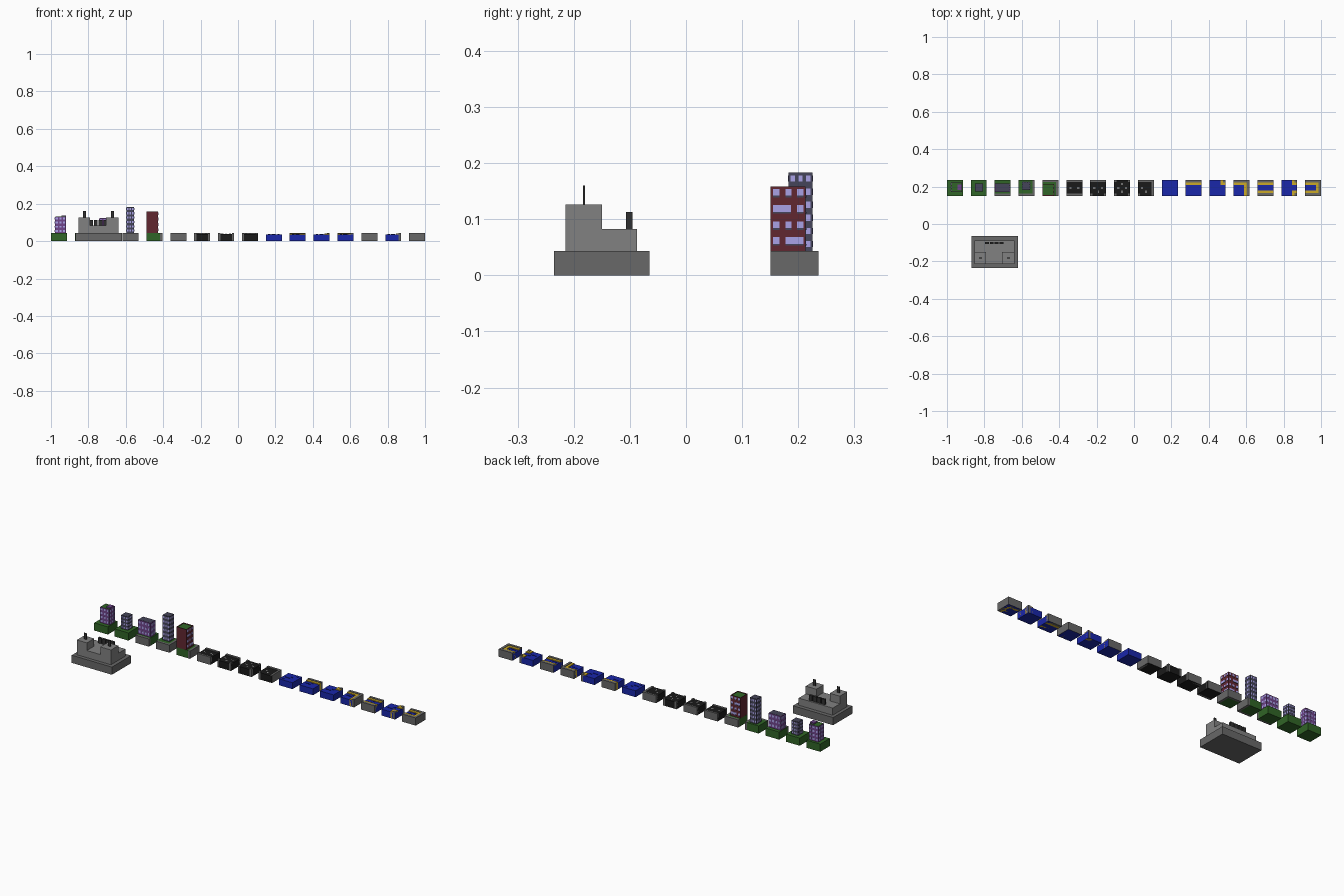
import bpy, bmesh
from math import pi
from mathutils import Matrix

if "Cube" in bpy.data.objects:
    bpy.data.objects.remove(bpy.data.objects["Cube"])

T = 0.085            # tile size
TY = 0.193           # row centre
H = 0.043            # tile height


def mat(name, c):
    m = bpy.data.materials.new(name)
    m.diffuse_color = (*c, 1)
    m.use_nodes = True
    m.node_tree.nodes["Principled BSDF"].inputs["Base Color"].default_value = m.diffuse_color
    return m


GREEN = mat("grass", (0.03, 0.13, 0.02))
PURPLE = mat("purple_wall", (0.16, 0.06, 0.26))
SLATE = mat("slate_wall", (0.06, 0.06, 0.1))
RED = mat("red_wall", (0.12, 0.02, 0.03))
GLASS = mat("window", (0.4, 0.36, 0.8))
BLACK = mat("asphalt", (0.01, 0.01, 0.01))
WHITE = mat("marking", (0.6, 0.6, 0.6))
BLUE = mat("water", (0.01, 0.02, 0.4))
YELLOW = mat("quay_edge", (0.6, 0.4, 0.02))
PAVE = mat("pavement", (0.14, 0.14, 0.14))
DARK = mat("dark_sign", (0.03, 0.03, 0.03))
STONE = mat("stone", (0.22, 0.22, 0.22))


def boxes(name, material, items):
    """One object made of boxes (x0, x1, y0, y1, z0, z1)."""
    bm = bmesh.new()
    for x0, x1, y0, y1, z0, z1 in items:
        m = Matrix.Translation(((x0 + x1) / 2, (y0 + y1) / 2, (z0 + z1) / 2))
        bmesh.ops.create_cube(bm, size=1, matrix=m @ Matrix.Diagonal((x1 - x0, y1 - y0, z1 - z0, 1)))
    me = bpy.data.meshes.new(name)
    bm.to_mesh(me)
    bm.free()
    me.materials.append(material)
    ob = bpy.data.objects.new(name, me)
    bpy.context.collection.objects.link(ob)
    return ob


def tile_x(i):
    return -0.9575 + i * 1.915 / 15


def edge_cells(i, edges, a, b, z0, z1):
    """Boxes along tile edges or corners, between insets a and b."""
    cx, h, out = tile_x(i), T / 2, []
    for e in edges.split():
        # side coverage: full length for a wall, short L for a corner
        if len(e) == 1:
            r = {"N": (-h, h, h - b, h - a), "S": (-h, h, a - h, b - h),
                 "E": (h - b, h - a, -h, h), "W": (a - h, b - h, -h, h)}[e]
            rs = [r]
        else:
            rs = [(h - b, h, h - b, h - a)]
            if a > 0:
                rs.append((h - b, h - a, h - a, h))
            if e[0] == "S":
                rs = [(p, q, -s, -r) for p, q, r, s in rs]
            if e[1] == "W":
                rs = [(-q, -p, r, s) for p, q, r, s in rs]
        out += [(cx + p, cx + q, TY + r, TY + s, z0, z1) for p, q, r, s in rs]
    return out


def tile_base(i, name, material, z, inset=""):
    """Tile block, cut back on the edges that carry a pavement."""
    cx, h, w = tile_x(i), T / 2, 0.012
    boxes(name, material, [(cx - h + w * ("W" in inset), cx + h - w * ("E" in inset),
                            TY - h + w * ("S" in inset), TY + h - w * ("N" in inset), 0, z)])


def windows(name, x0, x1, y0, y1, z0, z1, rows, cols, sides="NSEW"):
    """Grid of shallow window panes on the chosen walls."""
    d, out = 0.001, []
    for s in sides:
        lo, hi = (x0, x1) if s in "NS" else (y0, y1)
        pw, ph = (hi - lo) / cols, (z1 - z0) / rows
        for r in range(rows):
            for c in range(cols):
                u, v = lo + (c + 0.5) * pw, z0 + (r + 0.55) * ph
                u0, u1, v0, v1 = u - pw * .28, u + pw * .28, v - ph * .24, v + ph * .24
                out.append({"S": (u0, u1, y0 - d, y0 + d, v0, v1),
                            "N": (u0, u1, y1 - d, y1 + d, v0, v1),
                            "W": (x0 - d, x0 + d, u0, u1, v0, v1),
                            "E": (x1 - d, x1 + d, u0, u1, v0, v1)}[s])
    boxes(name, GLASS, out)


# City tiles: grass with pavement on some sides
for i, inset in enumerate(["", "", "S", "SE", "NE"]):
    tile_base(i, f"city_tile_{i+1}", GREEN, H, inset)
    if inset:
        walls = edge_cells(i, " ".join(inset), 0, 0.012, 0, H)
        boxes(f"city_pavement_{i+1}", PAVE, walls)

# City buildings: wall, roof, window grid
for name, m, x0, x1, y0, y1, z1, rows, cols in [
        ("purple_tower", PURPLE, -0.979, -0.92, 0.172, 0.222, 0.13, 4, 3),
        ("small_slate_tower", SLATE, -0.85, -0.807, 0.174, 0.216, 0.118, 4, 3),
        ("purple_block", PURPLE, -0.742, -0.665, 0.172, 0.216, 0.122, 3, 4),
        ("tall_slate_tower", SLATE, -0.597, -0.555, 0.183, 0.225, 0.183, 6, 3)]:
    boxes(name, m, [(x0, x1, y0, y1, H, z1)])
    windows(name + "_windows", x0, x1, y0, y1, H, z1, rows, cols)
    boxes(name + "_roof", GREEN if name == "purple_tower" else SLATE,
          [(x0 + .003, x1 - .003, y0 + .003, y1 - .003, z1 - .002, z1 + .0006)])
boxes("roof_stair_house", PURPLE, [(-0.945, -0.92, 0.182, 0.212, 0.129, 0.138)])

# Red corner building with parapet and mixed windows
rx0, rx1, ry0, ry1 = -0.489, -0.427, 0.151, 0.213
boxes("red_building", RED, [(rx0, rx1, ry0, ry1, H, 0.154)])
boxes("red_parapet", RED, [(rx0, rx1, ry0, ry0 + .003, .154, .158), (rx0, rx1, ry1 - .003, ry1, .154, .158),
                           (rx0, rx0 + .003, ry0, ry1, .154, .158), (rx1 - .003, rx1, ry0, ry1, .154, .158)])
boxes("red_roof", GREEN, [(rx0 + .003, rx1 - .003, ry0 + .003, ry1 - .003, .153, .1545)])
panes, sills = [], []
single = [(.004, .016), (.026, .037), (.047, .058)]
for z, spans in [(.148, single), (.119, [(.004, .036), (.047, .058)]), (.09, single),
                 (.062, [(.004, .016), (.026, .058)])]:
    for a, b in spans:
        for lst, d, za, zb in ((panes, .001, z - .006, z + .006), (sills, .002, z - .009, z - .006)):
            lst.append((rx1 - d, rx1 + d, ry0 + a, ry0 + b, za, zb))
            lst.append((rx0 + a, rx0 + b, ry1 - d, ry1 + d, za, zb))
boxes("red_building_windows", GLASS, panes)
boxes("red_building_sills", SLATE, sills)

# Road tiles: straight, tee, crossing, bend
for k, edges in enumerate(["N S", "N SE SW", "NE NW SE SW", "N E SW"]):
    i = 5 + k
    inset = [e for e in edges.split() if len(e) == 1]
    cx = tile_x(i)
    tile_base(i, f"road_{k+1}", BLACK, 0.039)
    boxes(f"road_pavement_{k+1}", PAVE, edge_cells(i, edges, -0.0003, 0.012, 0, H))
    dash = [(cx - .027, cx - .015, TY - .002, TY + .002, .038, .0395)]
    if "E" not in inset:
        dash.append((cx + .015, cx + .027, TY - .002, TY + .002, .038, .0395))
    if "S" not in inset:
        dash.append((cx - .002, cx + .002, TY - .027, TY - .015, .038, .0395))
    if "N" not in inset:
        dash.append((cx - .002, cx + .002, TY + .015, TY + .027, .038, .0395))
    boxes(f"road_dashes_{k+1}", WHITE, dash)

# Water tiles: water, waves, yellow quay edge, pavement
for k, edges in enumerate(["", "N", "NE", "N E", "N S", "NE SE", "N S E"]):
    i = 9 + k
    cx = tile_x(i)
    tile_base(i, f"water_{k+1}", BLUE, 0.036)
    boxes(f"waves_{k+1}", BLUE, [(cx + dx - .006, cx + dx + .006, TY + dy - .002, TY + dy + .002, .035, .039)
                                 for dx, dy in ((-.024, -.006), (.004, .008), (-.006, -.008))])
    if k == 0:
        boxes("open_water_waves", BLUE, [(cx + s * .025 - .006, cx + s * .025 + .006, TY + s * .027 - .002,
                                          TY + s * .027 + .002, .035, .039) for s in (-1, 1)])
    if edges:
        boxes(f"quay_edge_{k+1}", YELLOW, edge_cells(i, edges, 0.014, 0.028, 0, 0.0405))
        boxes(f"quay_pavement_{k+1}", PAVE, edge_cells(i, edges, -0.0003, 0.014, 0, H))

# Civic building: plinth, low hall, two front towers
boxes("plinth", PAVE, [(-0.87, -0.62, -0.235, -0.065, 0, H)])
boxes("low_hall", STONE, [(-0.852, -0.64, -0.15, -0.087, H, 0.083),
                          (-0.79, -0.706, -0.215, -0.15, H, 0.083)])
boxes("front_towers", STONE, [(-0.852, -0.79, -0.215, -0.15, H, 0.126),
                              (-0.706, -0.64, -0.215, -0.15, H, 0.126)])
# Plain roof ornaments in place of signs
boxes("hall_sign_blocks", DARK, [(x, x + .021, -.107, -.095, .083, .113)
                                 for x in (-.797, -.771, -.745, -.719)])
boxes("tower_finials", DARK, [(x - .008, x + .008, -.184, -.18, .126, .16) for x in (-.822, -.672)])
